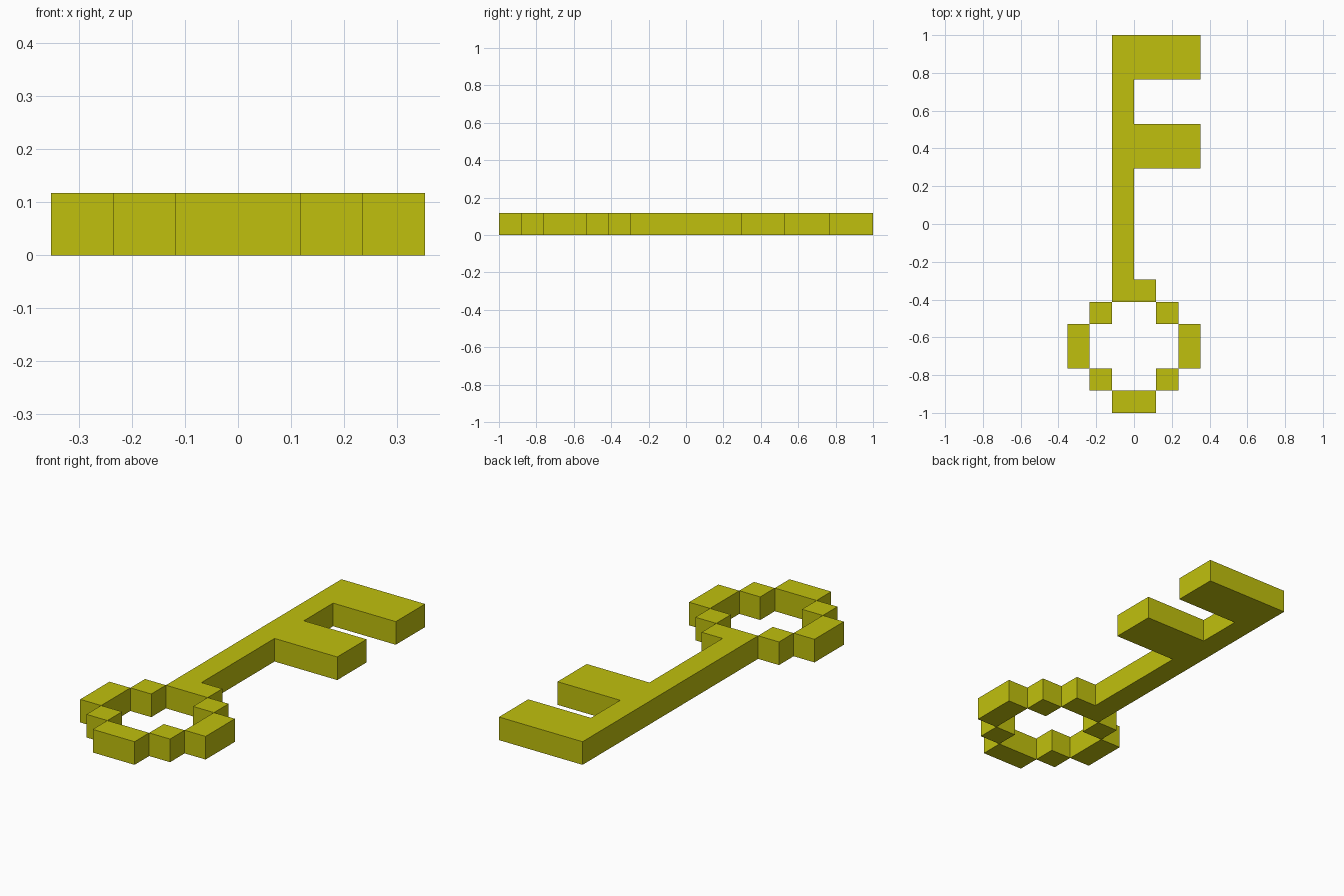
import bpy
import bmesh

cube = bpy.data.objects.get("Cube")
if cube:
    bpy.data.objects.remove(cube, do_unlink=True)

U = 2 / 17  # the key is laid out on a grid 17 cells long and one cell thick

gold = bpy.data.materials.new("yellow gold")
gold.use_nodes = True
colour = (0.53, 0.53, 0.004, 1)
gold.diffuse_color = colour
gold.node_tree.nodes["Principled BSDF"].inputs["Base Color"].default_value = colour


def slab(name, outline):
    """Extrude a counter-clockwise outline (grid cells, y from the front) upward by one cell."""
    bm = bmesh.new()
    base = bm.faces.new([bm.verts.new((x * U, y * U - 1, 0)) for x, y in outline])
    top = bmesh.ops.extrude_face_region(bm, geom=[base], use_keep_orig=True)["geom"]
    bmesh.ops.translate(bm, vec=(0, 0, U),
                        verts=[g for g in top if isinstance(g, bmesh.types.BMVert)])
    bmesh.ops.recalc_face_normals(bm, faces=bm.faces[:])
    mesh = bpy.data.meshes.new(name)
    bm.to_mesh(mesh)
    bm.free()
    mesh.materials.append(gold)
    obj = bpy.data.objects.new(name, mesh)
    bpy.context.collection.objects.link(obj)
    return obj


def block(name, x0, x1, y0, y1):
    return slab(name, [(x0, y0), (x1, y0), (x1, y1), (x0, y1)])


# Shaft with its foot and the two teeth, as one outline
slab("shaft_and_teeth", [
    (-1, 5), (1, 5), (1, 6), (0, 6),
    (0, 11), (3, 11), (3, 13), (0, 13),
    (0, 15), (3, 15), (3, 17), (-1, 17)])

# Stepped ring of the handle
block("ring_front", -1, 1, 0, 1)
for side, s in (("left", 1), ("right", -1)):
    for part, a, b, y0, y1 in (("front_step", 1, 2, 1, 2),
                               ("side", 2, 3, 2, 4),
                               ("back_step", 1, 2, 4, 5)):
        x0, x1 = sorted((a * s, b * s))
        block(f"ring_{part}_{side}", x0, x1, y0, y1)
